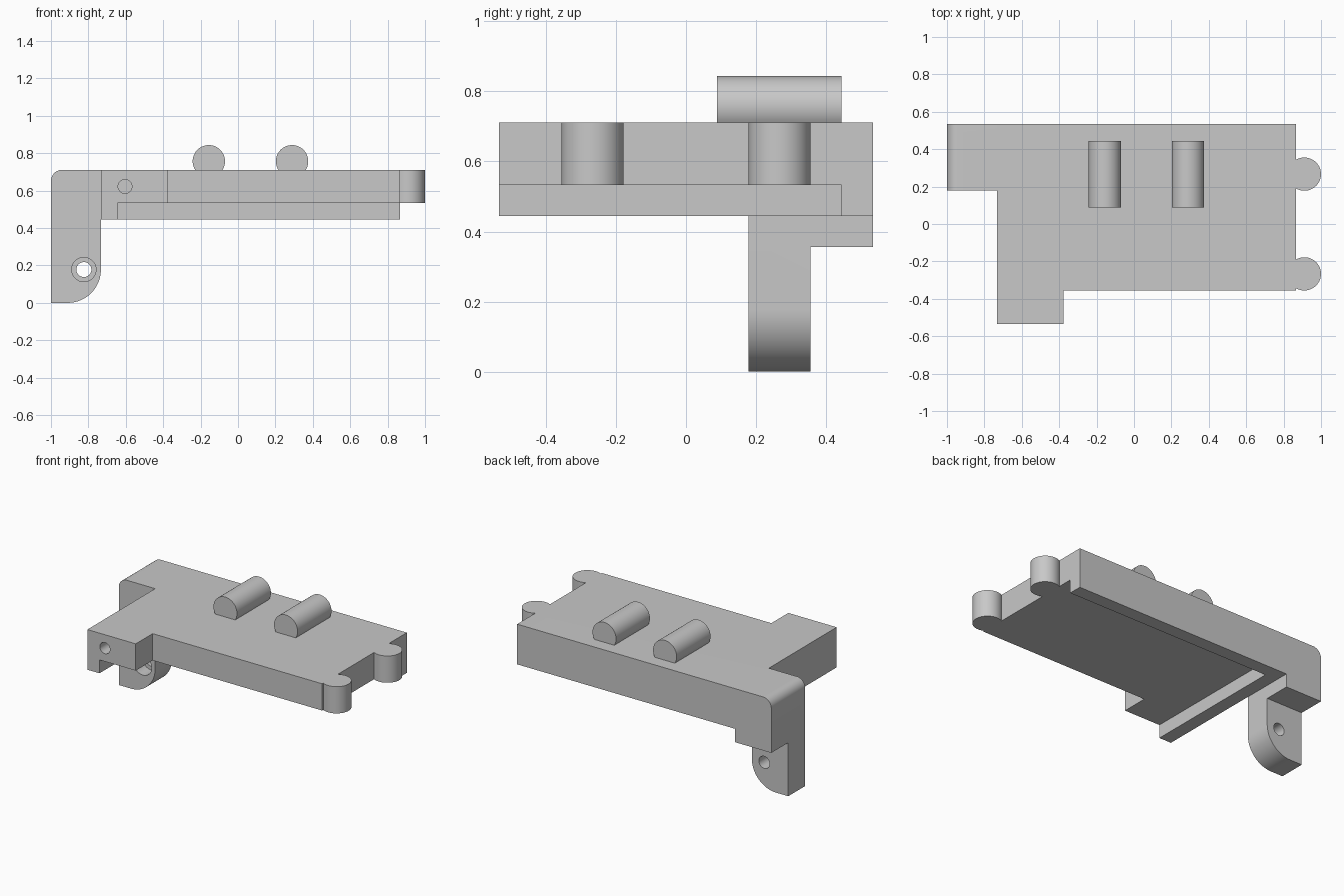
import bpy
import bmesh
from math import cos, sin, radians, asin, degrees

cube = bpy.data.objects.get("Cube")
if cube:
    bpy.data.objects.remove(cube, do_unlink=True)

grey = bpy.data.materials.new("plain grey")
grey.use_nodes = True
grey.diffuse_color = (0.58, 0.58, 0.58, 1)
grey.node_tree.nodes["Principled BSDF"].inputs["Base Color"].default_value = (0.58, 0.58, 0.58, 1)

U = 2 / 22.5                              # design unit
TOP, DECK, RIB = 8 * U, 6 * U, 5 * U      # main heights
BACK, STEP, RIGHT = 6 * U, -0.733, 0.867  # main edges


def arc(cx, cy, r, start, end, n=24):
    """Points on an arc, angles in degrees."""
    angles = [radians(start + (end - start) * i / n) for i in range(n + 1)]
    return [(cx + r * cos(a), cy + r * sin(a)) for a in angles]


def circle(cx, cy, r, n=48):
    return arc(cx, cy, r, 0, 360, n)[:-1]


def rect(x0, x1, y0, y1):
    return [(x0, y0), (x1, y0), (x1, y1), (x0, y1)]


def prism(name, outline, axis, lo, hi):
    """Extrude an outline along z (xy outline) or y (xz outline)."""
    bm = bmesh.new()

    def place(p, d):
        return (p[0], p[1], d) if axis == "z" else (p[0], d, p[1])

    face = bm.faces.new([bm.verts.new(place(p, lo)) for p in outline])
    new = bmesh.ops.extrude_face_region(bm, geom=[face])["geom"]
    move = place((0, 0), hi - lo)
    bmesh.ops.translate(bm, vec=move, verts=[v for v in new if isinstance(v, bmesh.types.BMVert)])
    bmesh.ops.recalc_face_normals(bm, faces=bm.faces)
    mesh = bpy.data.meshes.new(name)
    bm.to_mesh(mesh)
    bm.free()
    mesh.materials.append(grey)
    obj = bpy.data.objects.new(name, mesh)
    bpy.context.collection.objects.link(obj)
    return obj


def activate(obj):
    bpy.ops.object.select_all(action="DESELECT")
    obj.select_set(True)
    bpy.context.view_layer.objects.active = obj


def combine(target, tool, operation):
    """Apply a boolean and discard the tool."""
    mod = target.modifiers.new("combine", "BOOLEAN")
    mod.operation, mod.solver, mod.object = operation, "EXACT", tool
    activate(target)
    bpy.ops.object.modifier_apply(modifier=mod.name)
    bpy.data.objects.remove(tool, do_unlink=True)


# Deck with the forward tab
body = prism("bracket_body", [
    (STEP, -BACK), (-0.378, -BACK), (-0.378, -4 * U), (RIGHT, -4 * U),
    (RIGHT, BACK), (STEP, BACK)], "z", DECK, TOP)

# Rounded upper left corner shared by the arm and the leg
corner = arc(-0.94, TOP - 0.06, 0.06, 90, 180, 12)
arm = [(STEP, TOP)] + corner + [(-1, 4 * U), (STEP, 4 * U)]
leg = [(STEP, TOP)] + corner + [(-1, 0)] + arc(STEP - 2 * U, 2 * U, 2 * U, -90, 0)

parts = [
    prism("rear_wall", rect(STEP, RIGHT, RIB, DECK + 0.05), "y", 5 * U, BACK),
    prism("side_rib", rect(STEP, STEP + U, RIB, DECK + 0.05), "y", -BACK, 5.5 * U),
    prism("rear_arm", arm, "y", 4 * U, BACK),
    prism("leg", leg, "y", 2 * U, 4 * U),
]
# Hinge pegs on the right edge
for y in (-3 * U, 3 * U):
    parts.append(prism("edge_peg", circle(0.911, y, U), "z", DECK, TOP))
for part in parts:
    combine(body, part, "UNION")

# Leg hole with counterbore, and the blind hole in the tab
for cx, cz, r, y0, y1 in (
        (-0.824, 2 * U, 0.04, 0, 0.5),
        (-0.824, 2 * U, 0.065, 0, 3 * U),
        (-0.604, 7 * U, 0.037, -0.7, -0.33)):
    combine(body, prism("hole_cutter", circle(cx, cz, r), "y", y0, y1), "DIFFERENCE")

# Merge coplanar faces left by the unions
bm = bmesh.new()
bm.from_mesh(body.data)
bmesh.ops.remove_doubles(bm, verts=bm.verts, dist=0.0001)
bmesh.ops.dissolve_limit(bm, angle_limit=radians(0.5), verts=bm.verts, edges=bm.edges)
bm.to_mesh(body.data)
bm.free()

# Round pins with flat undersides resting on the deck
R, CZ = 0.0865, 0.757
dip = degrees(asin((CZ - TOP) / R))
pins = [prism(side + "_top_pin", arc(x, CZ, R, -dip, 180 + dip, 40), "y", U, 5 * U)
        for side, x in (("right", -0.156), ("left", 0.289))]

for obj in [body] + pins:
    activate(obj)
    bpy.ops.object.shade_smooth_by_angle(angle=radians(30))
